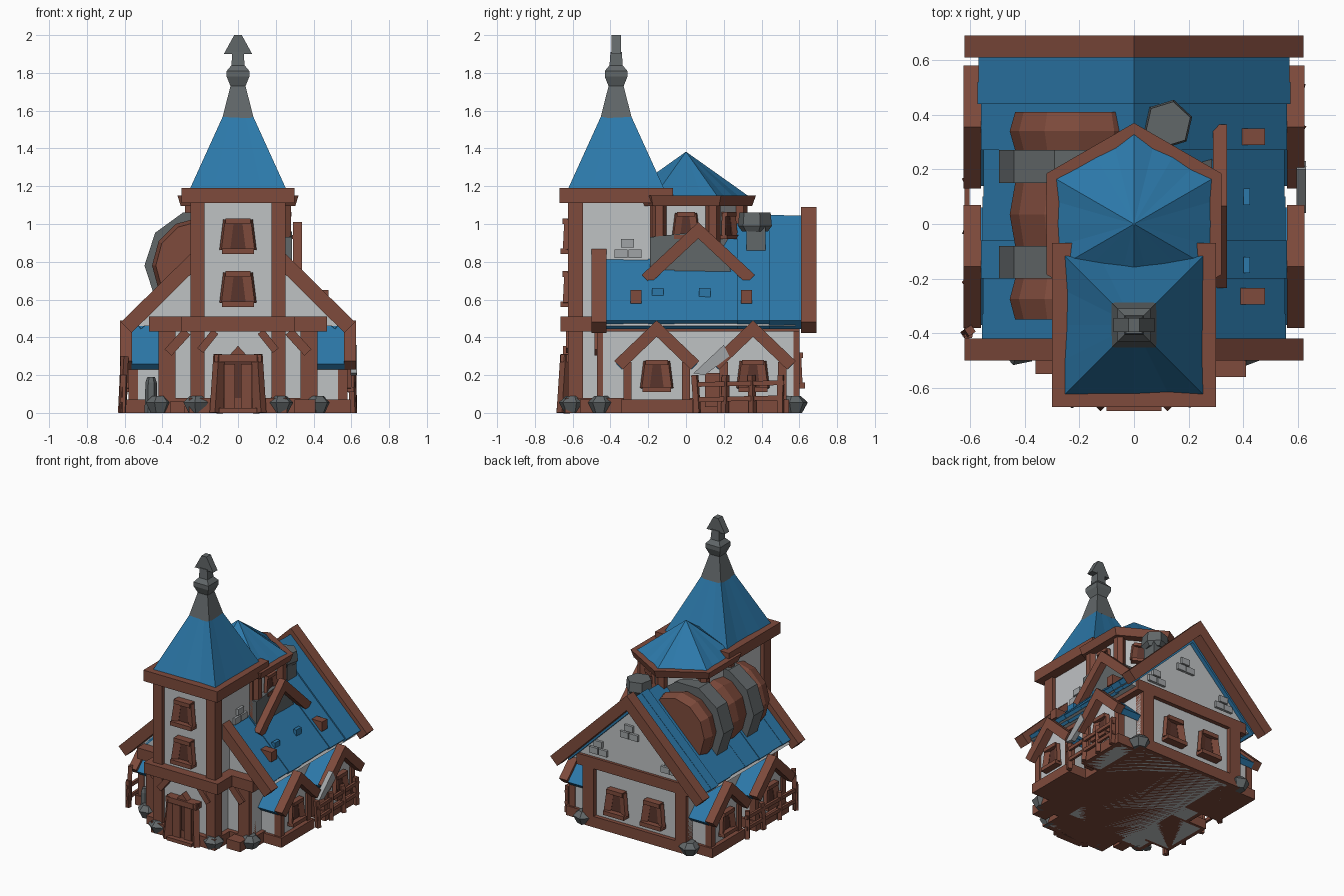
import bpy, bmesh, random
from math import pi, cos, sin
from mathutils import Vector, Matrix

if "Cube" in bpy.data.objects:
    bpy.data.objects.remove(bpy.data.objects["Cube"])

random.seed(4)

def material(name, r, g, b):
    m = bpy.data.materials.new(name)
    m.diffuse_color = (r, g, b, 1)
    m.use_nodes = True
    m.node_tree.nodes["Principled BSDF"].inputs["Base Color"].default_value = m.diffuse_color
    return m

WOOD = material("wood", 0.21, 0.07, 0.045)
DARK = material("dark_wood", 0.10, 0.035, 0.025)
BLUE = material("roof_blue", 0.025, 0.19, 0.40)
WALL = material("plaster", 0.52, 0.54, 0.55)
STONE = material("stone", 0.12, 0.135, 0.14)
PALE = material("pale_brick", 0.35, 0.37, 0.38)
ID = Matrix.Identity(4)

def loft(name, rings, mat, M=ID):
    """Skin equal-length rings of points, closing both ends."""
    bm = bmesh.new()
    vs = [[bm.verts.new(M @ Vector(p)) for p in r] for r in rings]
    n = len(rings[0])
    for a, b in zip(vs, vs[1:]):
        for i in range(n):
            j = (i + 1) % n
            bm.faces.new((a[i], a[j], b[j], b[i]))
    bm.faces.new(vs[0])
    bm.faces.new(vs[-1])
    bmesh.ops.recalc_face_normals(bm, faces=bm.faces)
    me = bpy.data.meshes.new(name)
    bm.to_mesh(me)
    bm.free()
    me.materials.append(mat)
    ob = bpy.data.objects.new(name, me)
    bpy.context.collection.objects.link(ob)
    return ob

def prism(name, pts, axis, a, b, mat, M=ID):
    put = {'x': lambda p, t: (t, p[0], p[1]), 'y': lambda p, t: (p[0], t, p[1]),
           'z': lambda p, t: (p[0], p[1], t)}[axis]
    return loft(name, [[put(p, t) for p in pts] for t in (a, b)], mat, M)

def box(name, x0, x1, y0, y1, z0, z1, mat, M=ID):
    return prism(name, [(x0, y0), (x1, y0), (x1, y1), (x0, y1)], 'z', z0, z1, mat, M)

def beam(name, p, q, w, d, mat, M=ID):
    p, q = Vector(p), Vector(q)
    R = Matrix.Translation(p) @ (q - p).to_track_quat('Z', 'Y').to_matrix().to_4x4()
    return box(name, -w/2, w/2, -d/2, d/2, 0, (q - p).length, mat, M @ R)

def ngon(n, r, cx, cy, z, rot):
    return [(cx + r*cos(rot + 2*pi*i/n), cy + r*sin(rot + 2*pi*i/n), z) for i in range(n)]

def turned(name, n, prof, cx, cy, rot, mat):
    return loft(name, [ngon(n, r, cx, cy, z, rot) for r, z in prof], mat)

def pleated(name, n, r0, r1, z0, z1, cx, cy, rot, mat, sub=4):
    """Pyramid roof whose sides are folded into narrow facets."""
    rings = []
    jit = [random.uniform(.96, 1) for _ in range(n*sub)]
    for r, z in ((r0, z0), (r1, z1)):
        c = ngon(n, r, 0, 0, z, rot)
        ring = []
        for i in range(n):
            for k in range(sub):
                p = Vector(c[i]).lerp(Vector(c[(i + 1) % n]), k/sub)
                f = 1 if k == 0 else jit[i*sub + k]
                ring.append((cx + p.x*f, cy + p.y*f, z))
        rings.append(ring)
    return loft(name, rings, mat)

def chevron(name, c, top, half, low, t, axis, a, b, mat):
    pts = [(c, top), (c+half, low), (c+half-t*.75, low-t*.75), (c, top-t*1.45),
           (c-half+t*.75, low-t*.75), (c-half, low)]
    return prism(name, pts, axis, a, b, mat)

def window(x, y, z, ang, s=1.0):
    M = Matrix.Translation((x, y, z)) @ Matrix.Rotation(ang, 4, 'Z') @ Matrix.Scale(s, 4)
    prism("window_pane", [(-.06, .02), (.06, .02), (.045, .17), (-.045, .17)], 'y', -.015, .03, DARK, M)
    box("window_sill", -.085, .085, -.055, .02, 0, .03, WOOD, M)
    for k in (-1, 1):
        beam("window_jamb", (k*.07, -.02, .02), (k*.05, -.012, .18), .028, .05, WOOD, M)
    box("window_lintel", -.065, .065, -.045, .02, .16, .19, WOOD, M)

def bricks(x, y, z, ang):
    M = Matrix.Translation((x, y, z)) @ Matrix.Rotation(ang, 4, 'Z')
    for u, v in ((-.035, 0), (.04, 0), (0, .055)):
        box("brick", u-.034, u+.034, -.018, .02, v, v+.045, PALE, M)

# main hall
box("hall_walls", -.42, .42, -.44, .57, 0, .5, WALL)
prism("hall_gable", [(-.55, .46), (.55, .46), (0, .99)], 'y', -.42, .58, WALL)
box("hall_plinth", -.45, .45, -.47, .6, 0, .08, WOOD)
box("hall_band", -.47, .47, -.5, .6, .43, .51, WOOD)
for sx in (-1, 1):
    for y in (-.43, .56):
        box("hall_post", sx*.375-.045, sx*.375+.045, y-.04, y+.04, 0, .45, WOOD)
    beam("front_brace", (sx*.37, -.46, .32), (sx*.27, -.46, .43), .05, .05, WOOD)

# main roof in uneven strips
ys = [-.42, -.33, -.2, -.06, .1, .27, .44, .52, .61]
for a, b in zip(ys, ys[1:]):
    d = random.uniform(-.015, .01)
    chevron("main_roof_strip", 0, 1.04+d, .565+d, .49, .06, 'y', a, b, BLUE)
for a, b in ((-.5, -.42), (.61, .69)):
    chevron("gable_trim", 0, 1.09, .62, .48, .075, 'y', a, b, WOOD)

# square tower
cy = -.37
box("tower_walls", -.225, .225, -.6, -.13, 0, 1.13, WALL)
box("tower_plinth", -.26, .26, -.64, -.4, 0, .08, WOOD)
box("tower_band", -.3, .3, -.665, -.4, .43, .51, WOOD)
for sx in (-1, 1):
    for y in (-.585, -.15):
        box("tower_post", sx*.215-.037, sx*.215+.037, y-.04, y+.04, 0, 1.13, WOOD)
    beam("tower_brace", (sx*.2, -.61, .33), (sx*.12, -.61, .43), .05, .04, WOOD)
box("tower_eave", -.3, .3, -.67, -.07, 1.11, 1.19, WOOD)
q = 2**.5
pleated("tower_roof", 4, .255*q, .08*q, 1.185, 1.57, 0, cy, pi/4, BLUE, 4)
turned("spire", 4, [(r*q, z) for r, z in ((.083, 1.56), (.04, 1.73), (.06, 1.78), (.06, 1.81),
       (.035, 1.84), (.03, 1.91))], 0, cy, pi/4, STONE)
prism("spire_arrow", [(-.075, 1.9), (.075, 1.9), (.02, 2), (-.02, 2)], 'y', cy-.025, cy+.025, STONE)
for z in (.56, .84):
    window(0, -.61, z, 0)
for sx in (-1, 1):
    bricks(sx*.225, -.31, .82, sx*pi/2)

# six-sided tower
turned("hex_walls", 6, [(.285, .6), (.285, 1.13)], 0, 0, pi/2, WALL)
for x, y, z in ngon(6, .285, 0, 0, 0, pi/2):
    if y > -.2:
        turned("hex_post", 6, [(.04, .7), (.04, 1.12)], x, y, pi/2, WOOD)
turned("hex_eave", 6, [(.35, 1.095), (.37, 1.15)], 0, 0, pi/2, WOOD)
pleated("hex_roof", 6, .335, .004, 1.145, 1.38, 0, 0, pi/2, BLUE, 4)
window(.25, 0, .92, pi/2, .75)
window(.124, .214, .92, 5*pi/6, .75)

# barrel vault on the left slope
def lying(name, n, prof, mat):
    loft(name, [[(-.2 + r*cos(2*pi*i/n), y, .78 + r*sin(2*pi*i/n)) for i in range(n)]
                for r, y in prof], mat)
for a, b in ((-.35, -.2), (-.08, .15), (.27, .41)):
    lying("barrel_staves", 12, [(.235, a), (.255, (a+b)/2), (.235, b)], WOOD)
lying("barrel_core", 12, [(.225, -.33), (.225, .39)], DARK)
for a, b in ((-.2, -.08), (.15, .27)):
    lying("barrel_strap", 10, [(.295, a), (.295, b)], STONE)

# chimney
box("chimney_neck", .07, .18, .32, .42, .8, 1, STONE)
turned("chimney_cap", 6, [(.07, .96), (.092, .99), (.085, 1.06)], .125, .365, .3, STONE)

# right upper gable frame
chevron("upper_gable_trim", .065, 1.01, .3, .73, .06, 'x', .29, .34, WOOD)
prism("upper_gable_wall", [(-.19, .74), (.24, .74), (.2, .88), (.07, .96), (-.19, .93)], 'x', .15, .285, STONE)
for y in (-.265, .32):
    box("roof_block", .39, .48, y-.03, y+.03, .58, .65, WOOD)
for y in (-.15, .1):
    box("roof_shingle", .40, .425, y-.03, y+.03, .61, .66, BLUE)

# side dormers, both sides
for sx in (-1, 1):
    for c in (-.155, .355):
        prism("dormer_wall", [(c-.17, 0), (c+.17, 0), (c+.17, .26), (c, .43), (c-.17, .26)],
              'x', sx*.3, sx*.565, WALL)
        box("dormer_plinth", min(sx*.3, sx*.595), max(sx*.3, sx*.595), c-.19, c+.19, 0, .07, WOOD)
        chevron("dormer_roof", c, .465, .215, .26, .04, 'x', sx*.3, sx*.565, BLUE)
        chevron("dormer_trim", c, .49, .225, .275, .06, 'x', sx*.56, sx*.625, WOOD)
        for k in (-1, 1):
            box("dormer_post", sx*.555-.025, sx*.555+.025, c+k*.155-.022, c+k*.155+.022, 0, .27, WOOD)
        window(sx*.565, c, .11, sx*pi/2, .9)

# back wall windows and bricks
for x in (-.15, .15):
    window(x, .575, .13, pi)
bricks(-.28, .58, .55, pi)
bricks(.05, .58, .72, pi)
bricks(.3, .58, .54, pi)

# front door
box("door_panel", -.085, .085, -.635, -.58, 0, .3, DARK)
for k in (-1, 1):
    beam("door_jamb", (k*.115, -.65, 0), (k*.095, -.63, .31), .04, .06, WOOD)
    box("door_plank", k*.045-.03, k*.045+.03, -.65, -.6, .02, .26, WOOD)
box("door_lintel", -.125, .125, -.665, -.58, .27, .31, WOOD)
prism("door_peak", [(-.05, .3), (.05, .3), (0, .355)], 'y', -.65, -.59, WOOD)
box("door_step", -.1, .1, -.685, -.6, 0, .025, WOOD)

# fences
for sx, a, b in ((1, .06, .5), (-1, -.4, .16)):
    n = 4
    for i in range(n):
        y = a + (b-a)*i/(n-1)
        beam("fence_post", (sx*.61, y, 0), (sx*.605, y+random.uniform(-.015, .015), .2), .03, .03, WOOD)
    for z in (.07, .15):
        beam("fence_rail", (sx*.612, a-.02, z), (sx*.612, b+.02, z+.01), .018, .025, WOOD)
beam("leaning_post", (-.615, -.4, 0), (-.6, -.39, .3), .03, .03, WOOD)
prism("leaning_slab", [(.04, .21), (.2, .36), (.23, .3), (.1, .2)], 'x', .595, .63, PALE)

# crates and loose props
box("side_crate", .42, .52, .1, .21, .03, .21, WOOD)
box("front_crate", .3, .41, -.56, -.47, 0, .07, WOOD)
box("low_crate", -.36, -.28, -.55, -.47, 0, .06, WOOD)
turned("small_post", 6, [(.035, 0), (.03, .16), (.02, .19)], -.46, -.42, 0, STONE)

# corner stones
for sx in (-1, 1):
    for x, y, r in ((.22, -.6, .075), (.42, -.45, .07), (.43, .57, .075)):
        turned("corner_stone", 6, [(r*.6, 0), (r, .055), (r*.5, .09)], sx*x, y, random.random(), STONE)
